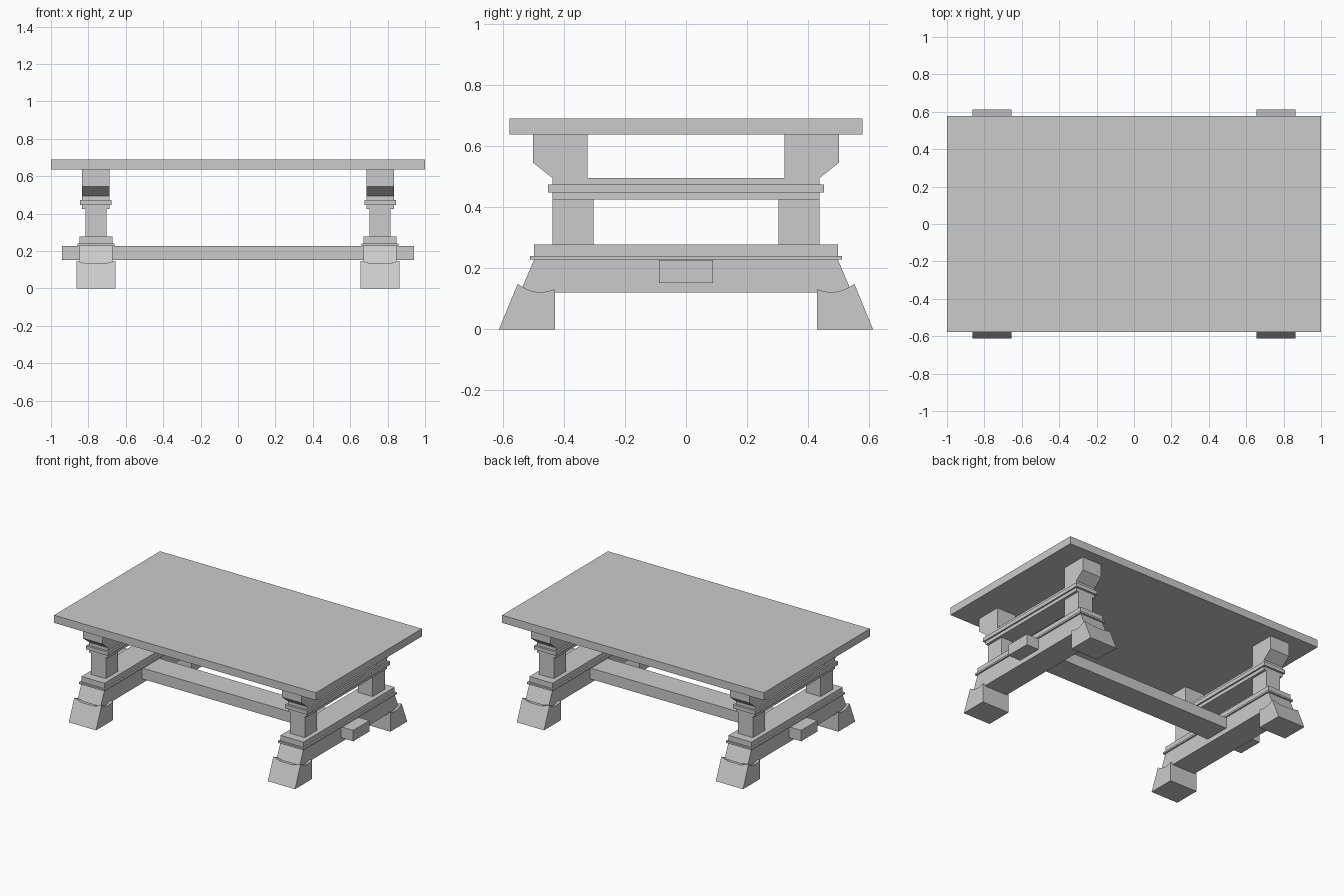
import bpy, bmesh

if "Cube" in bpy.data.objects:
    bpy.data.objects.remove(bpy.data.objects["Cube"])


def loft(name, sections):
    """Closed solid through (x, [(y, z), ...]) sections."""
    bm = bmesh.new()
    rings = [[bm.verts.new((x, y, z)) for y, z in prof] for x, prof in sections]
    n = len(rings[0])
    for a, b in zip(rings, rings[1:]):
        for i in range(n):
            j = (i + 1) % n
            bm.faces.new((a[i], a[j], b[j], b[i]))
    bm.faces.new(rings[0])
    bm.faces.new(rings[-1])
    bmesh.ops.recalc_face_normals(bm, faces=bm.faces)
    mesh = bpy.data.meshes.new(name)
    bm.to_mesh(mesh)
    bm.free()
    obj = bpy.data.objects.new(name, mesh)
    bpy.context.collection.objects.link(obj)
    return obj


def prism(name, cx, half, prof):
    return loft(name, [(cx - half, prof), (cx + half, prof)])


def box(name, cx, half, y0, y1, z0, z1):
    return prism(name, cx, half, [(y0, z0), (y1, z0), (y1, z1), (y0, z1)])


# Top and long stretcher
box("tabletop", 0, 1.0, -0.578, 0.578, 0.637, 0.69)
box("stretcher", 0, 0.942, -0.089, 0.089, 0.152, 0.2275)


def foot_profile(s, dip):
    # Concave top edge on the sides, lowered in the middle of the outer face
    zt = 0.132 if dip else 0.148
    pts = [(0.428, 0), (0.612, 0), (0.612 - 0.412 * zt, zt), (0.527, min(zt, 0.134)),
           (0.502, 0.124), (0.477, 0.121), (0.452, 0.124), (0.428, 0.131)]
    return [(s * y, z) for y, z in pts]


for cx, side in ((-0.76, "left"), (0.76, "right")):
    # Base beam with sloped ends
    prism(f"base_beam_{side}", cx, 0.088,
          [(-0.543, 0.12), (0.543, 0.12), (0.497, 0.228), (-0.497, 0.228)])
    # Stacked mouldings and upper beam
    box(f"base_ledge_{side}", cx, 0.099, -0.51, 0.51, 0.228, 0.24)
    box(f"base_moulding_{side}", cx, 0.088, -0.497, 0.497, 0.24, 0.277)
    box(f"upper_beam_{side}", cx, 0.0735, -0.437, 0.437, 0.424, 0.495)
    box(f"upper_moulding_{side}", cx, 0.084, -0.451, 0.451, 0.447, 0.473)

    for s, end in ((-1, "front"), (1, "back")):
        tag = f"{side}_{end}"
        # Post between the beams
        box(f"post_{tag}", cx, 0.056, *sorted((s * 0.303, s * 0.437)), 0.277, 0.424)
        # Corbel under the tabletop
        prism(f"corbel_{tag}", cx, 0.0735,
              [(s * y, z) for y, z in ((0.323, 0.495), (0.437, 0.495), (0.5, 0.545),
                                       (0.5, 0.637), (0.323, 0.637))])
        # Splayed foot
        loft(f"foot_{tag}", [(cx + dx, foot_profile(s, abs(dx) < 0.1))
                             for dx in (-0.104, -0.046, 0.046, 0.104)])
